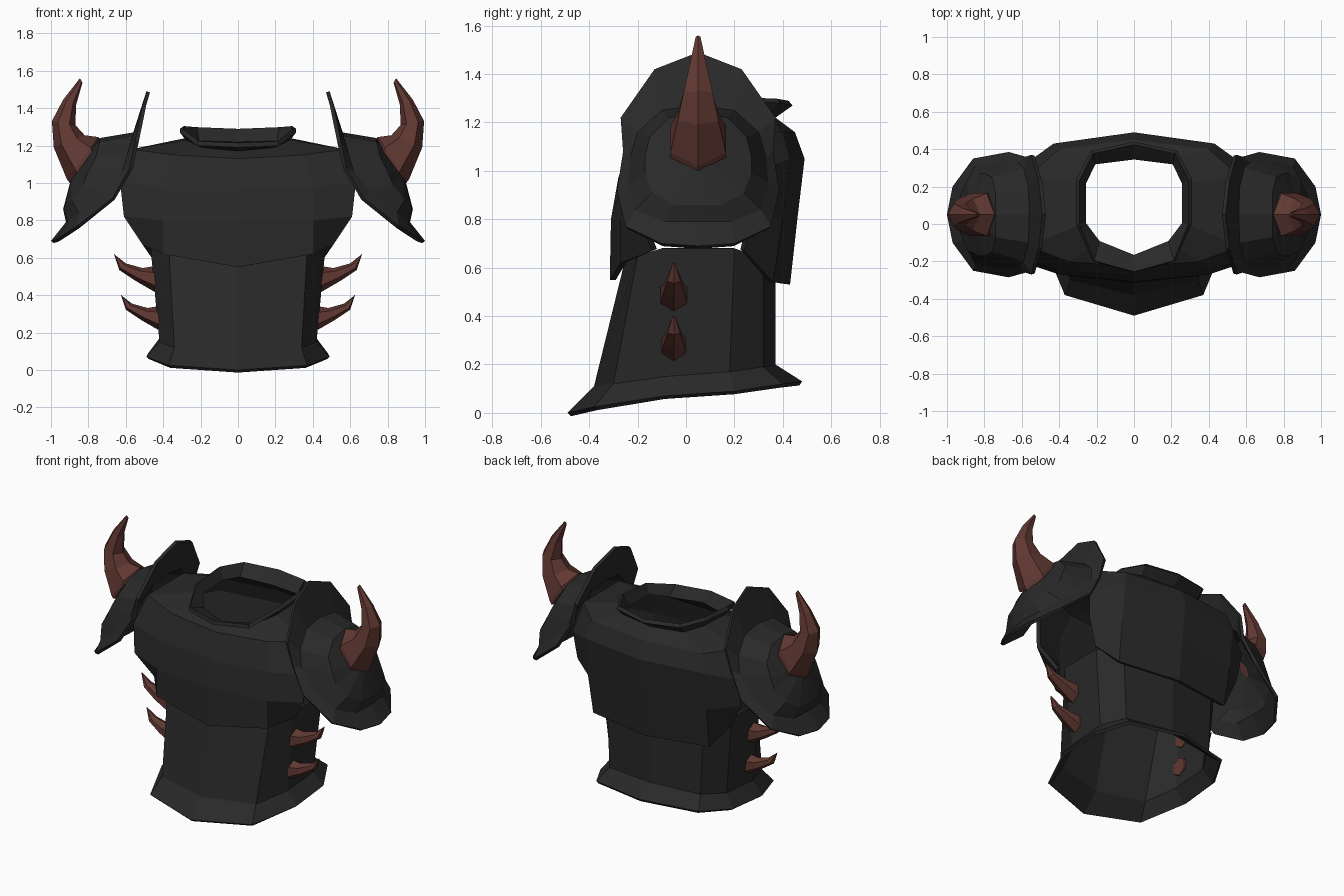
import bpy, bmesh, math

if "Cube" in bpy.data.objects:
    bpy.data.objects.remove(bpy.data.objects["Cube"])

YC = 0.05  # shoulder centre line in y


def material(name, rgb):
    m = bpy.data.materials.new(name)
    m.diffuse_color = (*rgb, 1)
    m.use_nodes = True
    m.node_tree.nodes["Principled BSDF"].inputs["Base Color"].default_value = m.diffuse_color
    return m


BLACK = material("black_plate", (0.022, 0.022, 0.022))
HORN = material("horn_red", (0.12, 0.04, 0.032))


def loft(name, rings, mat, skip=(), cap=False, apex=None, thick=0.0, mirror=False):
    """Skin a stack of equal rings; skip holds (row, column) faces left open."""
    bm = bmesh.new()
    vs = [[bm.verts.new(p) for p in r] for r in rings]
    n = len(rings[0])
    for r in range(len(rings) - 1):
        for i in range(n):
            if (r, i) not in skip:
                j = (i + 1) % n
                bm.faces.new((vs[r][i], vs[r][j], vs[r + 1][j], vs[r + 1][i]))
    if apex:
        top = bm.verts.new(apex)
        for i in range(n):
            bm.faces.new((vs[-1][i], vs[-1][(i + 1) % n], top))
    if cap:
        bm.faces.new(vs[0][::-1])
        bm.faces.new(vs[-1])
        bmesh.ops.recalc_face_normals(bm, faces=bm.faces[:])
    me = bpy.data.meshes.new(name)
    bm.to_mesh(me)
    bm.free()
    ob = bpy.data.objects.new(name, me)
    bpy.context.collection.objects.link(ob)
    me.materials.append(mat)
    if thick:
        s = ob.modifiers.new("thickness", 'SOLIDIFY')
        s.thickness, s.offset = thick, -1
    if mirror:
        ob.modifiers.new("mirror", 'MIRROR')
    return ob


def mirror_x(half):
    return half + [(-x, y, z) for x, y, z in half[-2:0:-1]]


def mirror_y(half):
    return ([(x, YC - d, z) for x, d, z in half]
            + [(x, YC + d, z) for x, d, z in half[-2:0:-1]])


# Waist tube with flared hem (half rings, front to back)
waist = [
    [(0, -.49, .0), (.37, -.38, .025), (.49, -.09, .07), (.48, .2, .09), (.37, .40, .12), (0, .48, .13)],
    [(0, -.38, .11), (.34, -.30, .12), (.42, -.09, .15), (.42, .18, .17), (.33, .32, .19), (0, .37, .20)],
    [(0, -.25, .64), (.37, -.20, .65), (.47, -.10, .68), (.47, .20, .68), (.35, .32, .64), (0, .37, .62)],
]
loft("waist_plate", [mirror_x(r) for r in waist], BLACK, thick=0.02)

# Chest shell with collar and open arm holes
chest = [
    [(0, -.315, .55), (.40, -.27, .62), (.51, -.14, .67), (.51, .24, .67), (.42, .36, .54), (0, .43, .53)],
    [(0, -.31, .80), (.40, -.27, .80), (.61, -.20, .82), (.59, .28, .82), (.43, .40, .80), (0, .46, .80)],
    [(0, -.28, .97), (.40, -.25, .98), (.63, -.18, 1.0), (.61, .30, 1.0), (.43, .43, 1.05), (0, .49, 1.05)],
    [(0, -.23, 1.13), (.35, -.20, 1.15), (.57, -.12, 1.18), (.57, .25, 1.18), (.40, .40, 1.16), (0, .45, 1.16)],
    [(0, -.19, 1.17), (.20, -.11, 1.19), (.28, .0, 1.23), (.28, .22, 1.24), (.22, .34, 1.23), (0, .37, 1.22)],
    [(0, -.26, 1.19), (.22, -.20, 1.20), (.31, .0, 1.27), (.31, .24, 1.29), (.23, .39, 1.28), (0, .44, 1.27)],
]
arm_holes = {(r, c) for r in range(3) for c in (2, 7)}
loft("chest_plate", [mirror_x(r) for r in chest], BLACK, skip=arm_holes, thick=0.025)

# Shoulder guards: flange, dome base, dome (x, distance from centre, z)
guard = [
    [(.49, 0, 1.49), (.51, .18, 1.42), (.55, .32, 1.22), (.58, .31, 1.08),
     (.67, .335, .92), (.86, .30, .77), (.97, .15, .70), (1.0, 0, .69)],
    [(.56, 0, 1.27), (.565, .15, 1.25), (.59, .25, 1.16), (.62, .28, 1.06),
     (.71, .29, .95), (.85, .26, .84), (.91, .14, .79), (.92, 0, .79)],
    [(.74, 0, 1.24), (.74, .12, 1.22), (.76, .20, 1.14), (.80, .22, 1.06),
     (.83, .22, .99), (.89, .19, .91), (.93, .10, .86), (.935, 0, .86)],
]
loft("shoulder_guard", [mirror_y(r) for r in guard], BLACK,
     apex=(.88, YC, 1.07), thick=0.02, mirror=True)


def horn(name, sections, yc, shift=(0, 0), scale=1.0):
    """Curved spike; each section is outer x,z, inner x,z, half width."""
    ox, oz = sections[0][0], sections[0][1]
    rings = []
    for ax, az, bx, bz, w in sections:
        ring = []
        for k in range(6):
            a = k * math.pi / 3
            t = (1 - math.cos(a)) / 2
            x, z = ax + (bx - ax) * t, az + (bz - az) * t
            y = yc + math.sin(a) * w * 1.15 * scale
            ring.append((ox + (x - ox) * scale + shift[0], y,
                         oz + (z - oz) * scale + shift[1]))
        rings.append(ring)
    return loft(name, rings, HORN, cap=True, mirror=True)


# Large shoulder horns
horn("shoulder_horn", [
    (.90, 1.0, .74, 1.22, .115), (.915, 1.02, .745, 1.245, .115),
    (.985, 1.19, .82, 1.255, .085), (.995, 1.33, .87, 1.31, .06),
    (.935, 1.445, .865, 1.42, .035), (.845, 1.56, .832, 1.535, .01)], YC)

# Two small spikes on each flank
spike = [(.42, .425, .42, .56, .055), (.45, .42, .45, .555, .055), (.545, .475, .51, .545, .045),
         (.635, .535, .60, .57, .028), (.663, .62, .655, .613, .005)]
horn("upper_flank_spike", spike, -.05)
horn("lower_flank_spike", spike, -.05, shift=(-.02, -.205), scale=.93)
